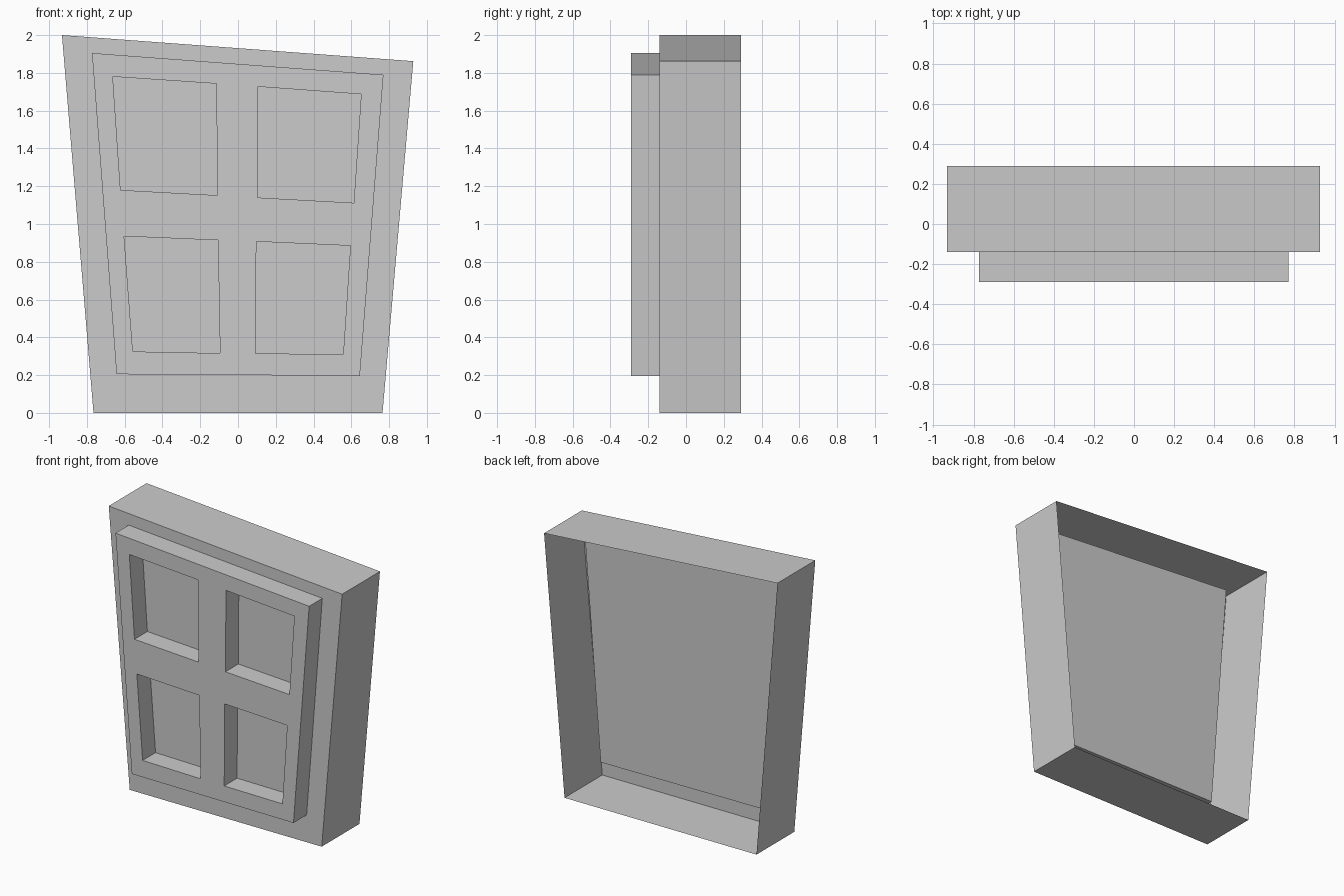
import bpy
import bmesh

if "Cube" in bpy.data.objects:
    bpy.data.objects.remove(bpy.data.objects["Cube"])


def prism(name, loops, y_front, y_back, open_back=False):
    """Extrude four-sided (x, z) outlines from y_front to y_back."""
    bm = bmesh.new()
    for loop in loops:
        front = [bm.verts.new((x, y_front, z)) for x, z in loop]
        back = [bm.verts.new((x, y_back, z)) for x, z in loop]
        bm.faces.new(front)
        if not open_back:
            bm.faces.new(back[::-1])
        n = len(loop)
        for i in range(n):
            j = (i + 1) % n
            bm.faces.new((front[j], front[i], back[i], back[j]))
    mesh = bpy.data.meshes.new(name)
    bm.to_mesh(mesh)
    bm.free()
    obj = bpy.data.objects.new(name, mesh)
    bpy.context.collection.objects.link(obj)
    return obj


Y_FRONT, Y_WALL, Y_INNER, Y_BACK = -0.29, -0.14, 0.05, 0.29

# Surround: crooked thin-walled box, open at the back
surround = prism("window_surround",
                 [[(-0.765, 0), (0.765, 0), (0.928, 1.862), (-0.932, 2.0)]],
                 Y_WALL, Y_BACK, open_back=True)

# Sash: solid slab poking through the surround
sash = prism("window_sash",
             [[(-0.643, 0.205), (0.645, 0.196), (0.77, 1.79), (-0.773, 1.905)]],
             Y_FRONT, Y_INNER)

# Four crooked pane recesses cut into the sash front
panes = [
    [(-0.622, 1.18), (-0.11, 1.152), (-0.114, 1.743), (-0.663, 1.78)],
    [(0.103, 1.14), (0.613, 1.112), (0.652, 1.687), (0.107, 1.727)],
    [(-0.557, 0.325), (-0.095, 0.316), (-0.106, 0.914), (-0.603, 0.935)],
    [(0.093, 0.315), (0.557, 0.31), (0.595, 0.885), (0.097, 0.907)],
]
cutter = prism("pane_cutter", panes, Y_FRONT - 0.1, Y_WALL - 0.003)
cutter.hide_render = True

mod = sash.modifiers.new("pane_recesses", 'BOOLEAN')
mod.operation = 'DIFFERENCE'
mod.solver = 'EXACT'
mod.object = cutter
bpy.context.view_layer.objects.active = sash
bpy.ops.object.modifier_apply(modifier=mod.name)
bpy.data.objects.remove(cutter)
